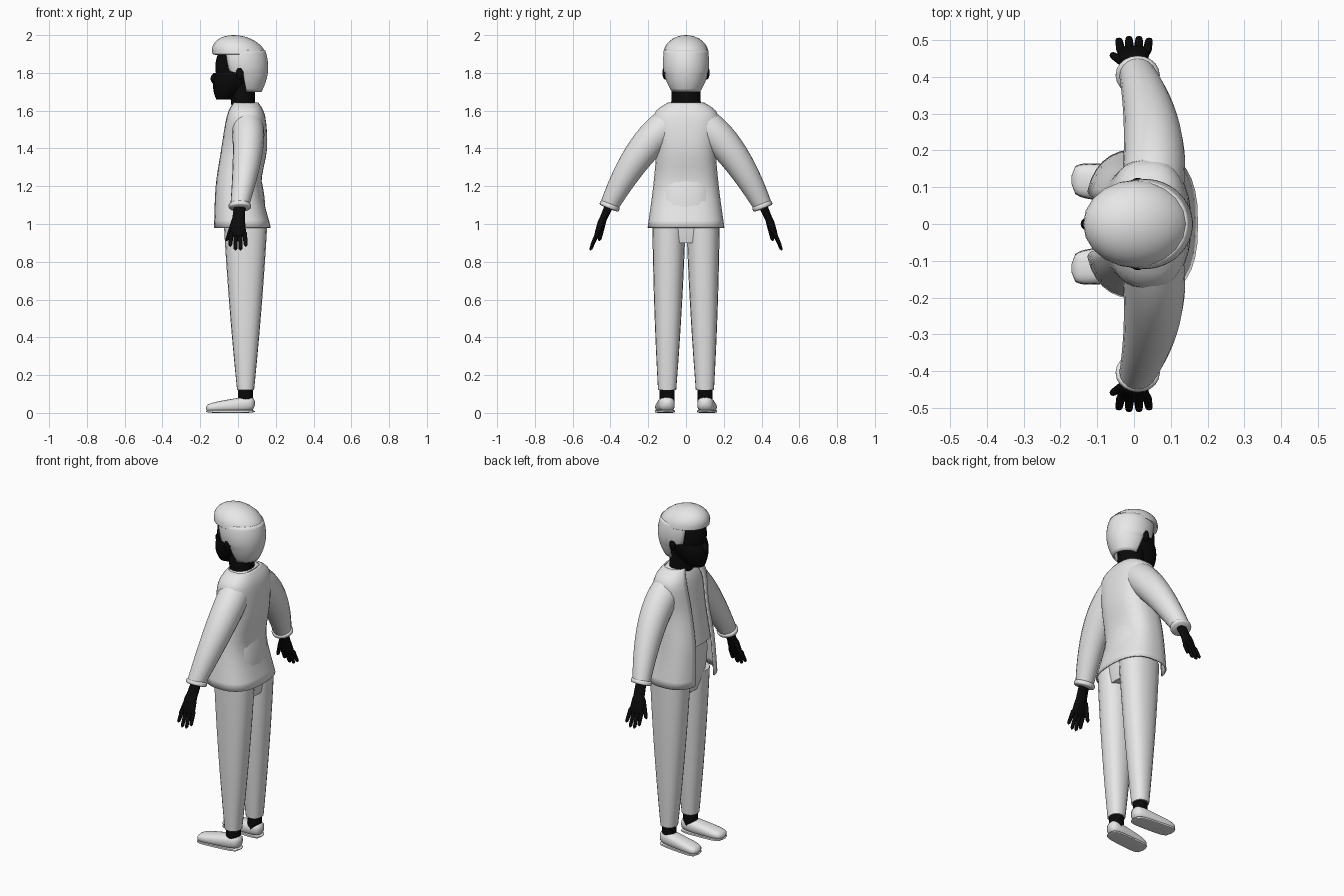
import bpy, bmesh, math
from mathutils import Vector

if "Cube" in bpy.data.objects:
    bpy.data.objects.remove(bpy.data.objects["Cube"])

X, Y, Z = Vector((1, 0, 0)), Vector((0, 1, 0)), Vector((0, 0, 1))


def material(name, value):
    mat = bpy.data.materials.new(name)
    mat.use_nodes = True
    color = (value, value, value, 1)
    mat.diffuse_color = color
    mat.node_tree.nodes["Principled BSDF"].inputs["Base Color"].default_value = color
    return mat


GREY = material("light grey", 0.8)
BLACK = material("black", 0.003)


def finish(name, bm, mat):
    bmesh.ops.recalc_face_normals(bm, faces=bm.faces)
    mesh = bpy.data.meshes.new(name)
    bm.to_mesh(mesh)
    bm.free()
    mesh.materials.append(mat)
    obj = bpy.data.objects.new(name, mesh)
    bpy.context.collection.objects.link(obj)
    bpy.ops.object.select_all(action="DESELECT")
    obj.select_set(True)
    bpy.context.view_layer.objects.active = obj
    bpy.ops.object.shade_smooth_by_angle(angle=math.radians(50))
    return obj


def straight(start, end, start_size, end_size, bulge=0, bend=(0, 0, 0), rounding=None):
    """Tapered limb between two points, optionally bowed, swollen or round-ended."""
    start, end, bend = Vector(start), Vector(end), Vector(bend)
    start_size, end_size = Vector(start_size), Vector(end_size)

    def section(t):
        arch = 4 * t * (1 - t)
        size = start_size.lerp(end_size, t) + Vector((bulge, bulge)) * arch
        if rounding:
            edge = 1 - abs(2 * t - 1) ** rounding
            size *= max(edge ** (1 / rounding), 0.2)
        return start.lerp(end, t) + bend * arch, size
    return section


def through(rows, scale=1):
    """Smooth upright profile through rows of height, centre, depth and width."""
    def section(t):
        place = t * (len(rows) - 1)
        i = min(int(place), len(rows) - 2)
        f = place - i
        around = [rows[max(0, min(len(rows) - 1, i + d))] for d in (-1, 0, 1, 2)]
        height, centre, depth, width = [
            b + f / 2 * (c - a + f * (2 * a - 5 * b + 4 * c - d + f * (3 * (b - c) + d - a)))
            for a, b, c, d in zip(*around)]
        return Vector((centre, 0, height)), Vector((depth, width)) * scale
    return section


def tube(name, mat, section, u=X, v=None, steps=12, sides=20, power=2, gap=None):
    """Skin the sections; a gap angle leaves the front open as a cloth shell."""
    bm, rings = bmesh.new(), []
    for i in range(steps + 1):
        t = i / steps
        centre, size = section(t)
        ahead, behind = section(min(t + 0.1, 1))[0], section(max(t - 0.1, 0))[0]
        side = v or (ahead - behind).cross(u).normalized()
        opening = gap(t) if gap else 0
        ring = []
        for j in range(sides):
            angle = opening + 2 * (math.pi - opening) * j / (sides - 1 if gap else sides)
            across, along = [math.copysign(abs(w) ** (2 / power), w)
                             for w in (math.cos(angle), math.sin(angle))]
            ring.append(bm.verts.new(centre - u * across * size.x + side * along * size.y))
        rings.append(ring)
    for low, high in zip(rings, rings[1:]):
        for j in range(sides - 1 if gap else sides):
            k = (j + 1) % sides
            bm.faces.new((low[j], low[k], high[k], high[j]))
    if not gap:
        bm.faces.new(rings[0])
        bm.faces.new(rings[-1])
    obj = finish(name, bm, mat)
    if gap:
        cloth = obj.modifiers.new("cloth thickness", "SOLIDIFY")
        cloth.thickness, cloth.offset = 0.008, 0
    return obj


def ball(name, mat, centre, size, lower=1, lean=0):
    """Ellipsoid whose lower half can be flattened and whose top can lean forward."""
    bm = bmesh.new()
    bmesh.ops.create_uvsphere(bm, u_segments=20, v_segments=16, radius=1)
    bmesh.ops.scale(bm, vec=size, verts=bm.verts)
    for vert in bm.verts:
        if vert.co.z < 0:
            vert.co.z *= lower
        vert.co.x -= lean * vert.co.z
    bmesh.ops.translate(bm, vec=centre, verts=bm.verts)
    return finish(name, bm, mat)


# Jacket, open at the front, and the shirt under it
torso = [(0.98, 0.02, 0.15, 0.2), (1.2, 0, 0.12, 0.17), (1.4, 0.03, 0.12, 0.155),
         (1.57, 0.04, 0.1, 0.17), (1.64, 0.04, 0.065, 0.095)]
tube("jacket", GREY, through(torso), v=Y, sides=31, steps=16, power=2.6, gap=lambda t: 0.35)
tube("shirt", GREY, through(torso[1:], scale=0.92), v=Y, power=2.6)
tube("trouser_seat", GREY, straight((0.04, 0, 0.9), (0.02, 0, 1.25), (0.09, 0.13), (0.1, 0.14), bulge=0.02),
     v=Y, power=2.5)

# Neck, head and face
tube("neck", BLACK, straight((0.03, 0, 1.58), (0.02, 0, 1.76), (0.06, 0.08), (0.07, 0.075)), v=Y)
ball("head", BLACK, (0, 0, 1.83), (0.12, 0.1, 0.15))
tube("jaw", BLACK, straight((-0.07, 0, 1.66), (0, 0, 1.8), (0.045, 0.04), (0.12, 0.1), bulge=0.015), v=Y)
ball("nose", BLACK, (-0.12, 0, 1.77), (0.025, 0.02, 0.03))
ball("lips", BLACK, (-0.11, 0, 1.71), (0.02, 0.03, 0.015))

# Hair that leaves the face free, and the soft cap
tube("hair", GREY, straight((0.05, 0, 1.7), (0.015, 0, 1.92), (0.07, 0.07), (0.125, 0.11), bulge=0.025),
     v=Y, sides=30, gap=lambda t: 1.5 if t < 0.5 else 0.9)
ball("cap", GREY, (0.007, 0, 1.9), (0.142, 0.12, 0.1), lower=0.1, lean=0.3)

# Paired parts
for side, s in (("right", 1), ("left", -1)):
    def limb(name, mat, start, end, *sizes, **options):
        """Straight limb placed on this side of the body."""
        shape = {key: options.pop(key) for key in ("bulge", "bend", "rounding") if key in options}
        x, y, z = start
        far_x, far_y, far_z = end
        section = straight((x, s * y, z), (far_x, s * far_y, far_z), *sizes, **shape)
        return tube(side + "_" + name, mat, section, **options)

    ball(side + "_ear", BLACK, (0.01, s * 0.11, 1.8), (0.02, 0.015, 0.035))

    # Sleeve and rolled cuff
    wrist = (0.01, 0.405, 1.1)
    limb("sleeve", GREY, (0.05, 0.1, 1.52), wrist, (0.085, 0.09), (0.05, 0.05),
         bulge=0.01, bend=(0.02, 0, 0.05))
    limb("cuff", GREY, (0.01, 0.398, 1.11), (0.01, 0.41, 1.08), (0.06, 0.055), (0.06, 0.055),
         rounding=4, steps=8)

    # Hand with four fingers and a thumb
    limb("wrist", BLACK, wrist, (0, 0.45, 1), (0.03, 0.025), (0.035, 0.02), v=Y)
    limb("palm", BLACK, (0, 0.435, 1.04), (0, 0.475, 0.93), (0.035, 0.025), (0.045, 0.015),
         v=Y, rounding=4)
    for finger in range(4):
        reach = abs(finger - 1.5)
        x = 0.023 * (finger - 1.5)
        limb(f"finger_{finger + 1}", BLACK, (x, 0.465, 0.96), (x * 1.2, 0.51 - reach / 200, 0.85 + reach / 50),
             (0.013, 0.012), (0.01, 0.008), rounding=6, sides=8)
    limb("thumb", BLACK, (-0.02, 0.435, 1.02), (-0.06, 0.46, 0.91), (0.015, 0.015), (0.01, 0.01),
         rounding=6, sides=8)

    # Trouser leg, ankle and shoe
    limb("trouser_leg", GREY, (0.04, 0.1, 0.12), (0.04, 0.09, 1), (0.045, 0.048), (0.115, 0.088),
         v=Y, bulge=0.005, power=2.3)
    limb("ankle", BLACK, (0.04, 0.1, 0.05), (0.04, 0.1, 0.14), (0.04, 0.04), (0.04, 0.04), v=Y, steps=1)
    limb("shoe", GREY, (0.09, 0.1, 0.05), (-0.17, 0.12, 0.025), (0.045, 0.045), (0.05, 0.025),
         u=Y, v=Z, rounding=4, power=2.5, steps=24)
    limb("sole", GREY, (0.09, 0.1, 0.008), (-0.17, 0.12, 0.008), (0.045, 0.008), (0.052, 0.008),
         u=Y, v=Z, rounding=4, power=5, steps=24)
